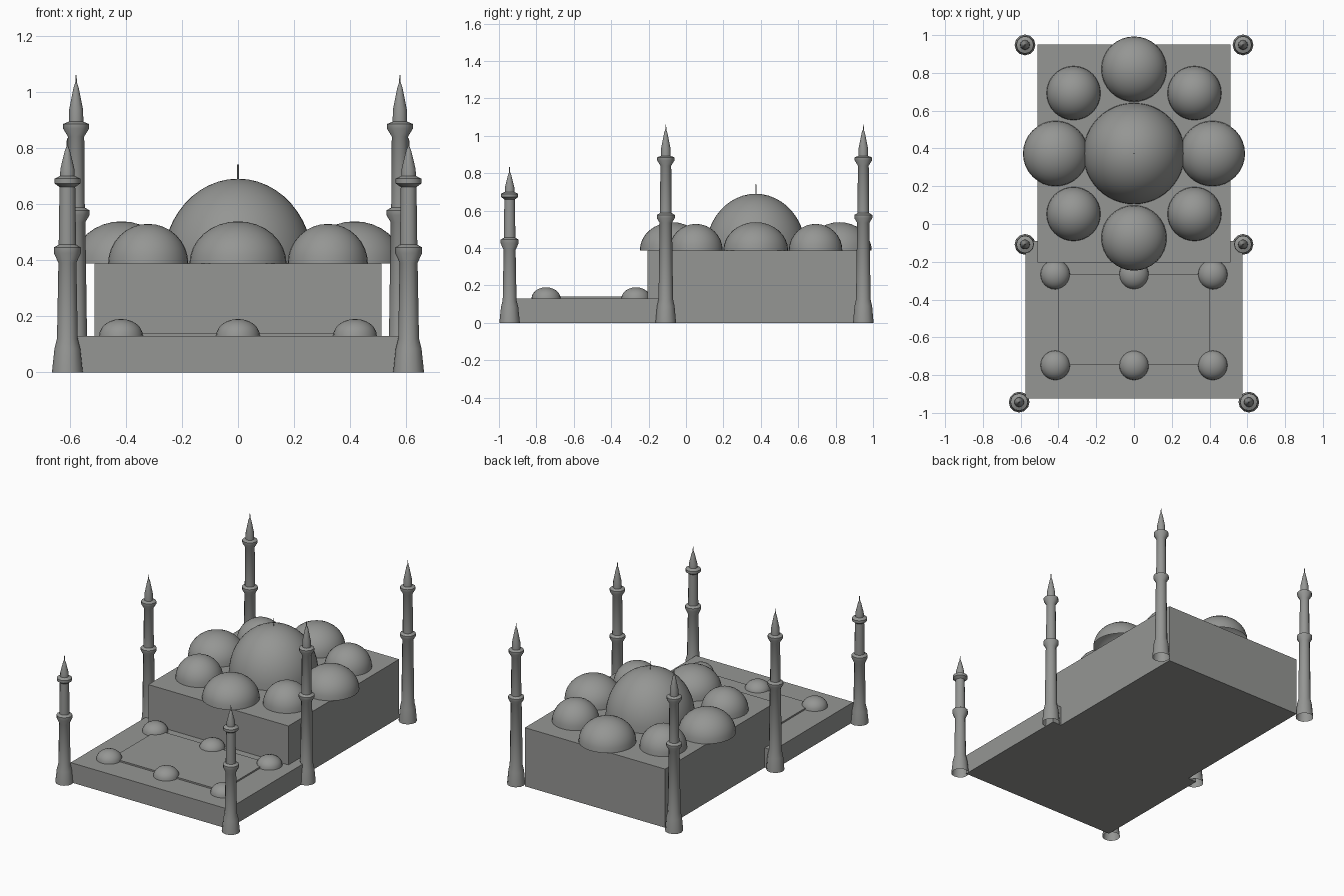
import bpy, bmesh, math

if "Cube" in bpy.data.objects:
    bpy.data.objects.remove(bpy.data.objects["Cube"])

grey = bpy.data.materials.new("stone grey")
grey.diffuse_color = (0.30, 0.305, 0.295, 1)
grey.use_nodes = True
grey.node_tree.nodes["Principled BSDF"].inputs["Base Color"].default_value = grey.diffuse_color


def finish(name, bm, smooth_angle=None):
    me = bpy.data.meshes.new(name)
    bmesh.ops.recalc_face_normals(bm, faces=bm.faces)
    bm.to_mesh(me)
    bm.free()
    me.materials.append(grey)
    ob = bpy.data.objects.new(name, me)
    bpy.context.collection.objects.link(ob)
    if smooth_angle:
        bpy.ops.object.select_all(action='DESELECT')
        ob.select_set(True)
        bpy.context.view_layer.objects.active = ob
        bpy.ops.object.shade_smooth_by_angle(angle=math.radians(smooth_angle))
    return ob


def box(name, x, y0, y1, z0, z1):
    bm = bmesh.new()
    bmesh.ops.create_cube(bm, size=1)
    for v in bm.verts:
        v.co = (v.co.x * 2 * x, y0 + (v.co.y + 0.5) * (y1 - y0), z0 + (v.co.z + 0.5) * (z1 - z0))
    return finish(name, bm)


def lathe(name, profile, loc, sides, angle):
    """Spin (radius, height) points round the z axis at loc."""
    bm = bmesh.new()
    vs = [bm.verts.new((r, 0, z)) for r, z in profile]
    edges = [bm.edges.new(p) for p in zip(vs, vs[1:])]
    bmesh.ops.spin(bm, geom=vs + edges, cent=(0, 0, 0), axis=(0, 0, 1),
                   angle=2 * math.pi, steps=sides)
    bmesh.ops.remove_doubles(bm, verts=bm.verts, dist=1e-5)
    ob = finish(name, bm, angle)
    ob.location = loc
    return ob


def dome(name, x, y, z, r, h, sides=32):
    n = sides // 4
    prof = [(r * math.cos(i * math.pi / 2 / n), h * math.sin(i * math.pi / 2 / n)) for i in range(n)]
    return lathe(name, prof + [(0, h)], (x, y, z), sides, 40)


# Main hall and courtyard
ROOF, COURT, CY = 0.387, 0.13, 0.373
box("prayer_hall", 0.512, -0.205, 0.95, 0, ROOF)
box("courtyard", 0.575, -0.925, -0.09, 0, COURT)
box("courtyard_floor", 0.40, -0.747, -0.267, COURT - 0.01, 0.14)

# Roof domes: centre, four half domes, four corner domes
dome("main_dome", 0, CY, ROOF, 0.268, 0.303, 48)
lathe("main_finial", [(0.003, 0), (0.003, 0.06), (0, 0.062)], (0, CY, 0.68), 6, 35)
for s in (-1, 1):
    dome("side_dome", s * 0.415, CY, ROOF, 0.173, 0.151)
    dome("end_dome", 0, CY + s * 0.447, ROOF, 0.173, 0.151)
    for t in (-1, 1):
        dome("corner_dome", s * 0.32, CY + t * 0.32, ROOF, 0.143, 0.142)

# Small courtyard domes
for x in (-0.417, 0, 0.417):
    for y in (-0.748, -0.268):
        dome("courtyard_dome", x, y, COURT, 0.078, 0.06, 24)

# Minarets: flared base, shaft, two balconies, pointed cap, needle
tall = [(0.055, 0), (0.047, 0.09), (0.039, 0.125), (0.033, 0.535), (0.048, 0.56), (0.048, 0.577),
        (0.031, 0.587), (0.029, 0.84), (0.046, 0.868), (0.046, 0.885), (0.026, 0.893),
        (0.025, 0.935), (0.009, 1.015), (0.003, 1.032), (0.002, 1.058), (0, 1.06)]
short = [(0.055, 0), (0.046, 0.085), (0.037, 0.12), (0.032, 0.39), (0.048, 0.425), (0.048, 0.445),
         (0.031, 0.455), (0.028, 0.66), (0.046, 0.673), (0.046, 0.69), (0.026, 0.70),
         (0.025, 0.725), (0.009, 0.79), (0.003, 0.805), (0.002, 0.833), (0, 0.835)]
for s in (-1, 1):
    lathe("rear_minaret", tall, (s * 0.577, 0.948, 0), 12, 35)
    lathe("middle_minaret", tall, (s * 0.577, -0.108, 0), 12, 35)
    lathe("front_minaret", short, (s * 0.608, -0.943, 0), 12, 35)
